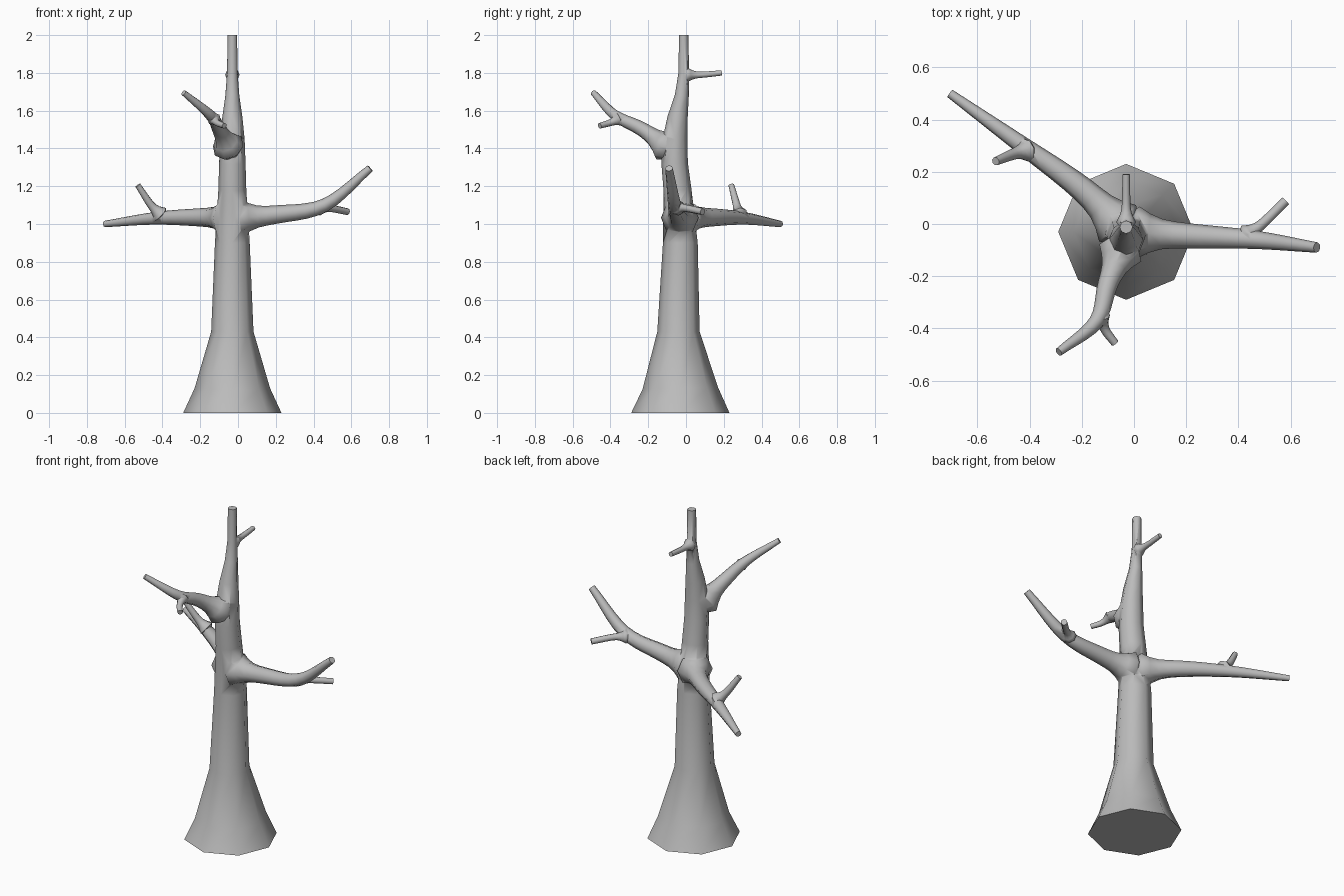
import bpy
import bmesh
import math
from mathutils import Vector

SIDES = 8
X_AXIS = Vector((1, 0, 0))
Z_AXIS = Vector((0, 0, 1))

cube = bpy.data.objects.get("Cube")
if cube:
    bpy.data.objects.remove(cube, do_unlink=True)

grey = (0.5, 0.5, 0.5, 1)
bark = bpy.data.materials.new("grey_bark")
bark.use_nodes = True
bark.diffuse_color = grey
bark.node_tree.nodes["Principled BSDF"].inputs["Base Color"].default_value = grey


def smooth_path(points, steps=5):
    """Catmull-Rom curve through the given points."""
    p = [Vector(q) for q in points]
    p = [2 * p[0] - p[1]] + p + [2 * p[-1] - p[-2]]
    curve = []
    for before, start, end, after in zip(p, p[1:], p[2:], p[3:]):
        leave, arrive = (end - before) / 2, (after - start) / 2
        for i in range(steps):
            t = i / steps
            ease = t * t * (3 - 2 * t)
            curve.append(start.lerp(end, ease)
                         + leave * t * (1 - t) ** 2 - arrive * t * t * (1 - t))
    return curve + [p[-2]]


def tube(name, centres, radii, reference):
    """Capped tube with one ring of vertices around each centre."""
    bm = bmesh.new()
    rings = []
    for i, (centre, radius) in enumerate(zip(centres, radii)):
        tangent = centres[min(i + 1, len(centres) - 1)] - centres[max(i - 1, 0)]
        tangent.normalize()
        u = (reference - tangent * reference.dot(tangent)).normalized()
        v = tangent.cross(u)
        angles = [math.tau * k / SIDES for k in range(SIDES)]
        rings.append([bm.verts.new(centre + radius * (u * math.cos(a) + v * math.sin(a)))
                      for a in angles])
    for lower, upper in zip(rings, rings[1:]):
        for k in range(SIDES):
            n = (k + 1) % SIDES
            bm.faces.new((lower[k], lower[n], upper[n], upper[k]))
    bm.faces.new(rings[0])
    bm.faces.new(rings[-1])
    bmesh.ops.recalc_face_normals(bm, faces=bm.faces)
    mesh = bpy.data.meshes.new(name)
    bm.to_mesh(mesh)
    bm.free()
    mesh.materials.append(bark)
    obj = bpy.data.objects.new(name, mesh)
    bpy.context.collection.objects.link(obj)
    return obj


def branch(name, points, thick, thin, flare):
    """Tapering limb that swells where it leaves its parent."""
    centres = smooth_path(points)
    lengths = [0]
    for a, b in zip(centres, centres[1:]):
        lengths.append(lengths[-1] + (b - a).length)
    radii = [thick + (thin - thick) * d / lengths[-1]
             + flare * math.exp(-(d / (1.6 * flare)) ** 2) for d in lengths]
    radii[0] *= 0.6  # keeps the root cap hidden inside the parent
    return tube(name, centres, radii, Z_AXIS)


# Trunk with flared octagonal foot: height, sideways drift in y, radius
trunk_rings = [
    (0, -.03, .26), (.13, -.03, .2), (.43, -.04, .112), (.9, -.03, .092),
    (1.18, -.045, .074), (1.32, -.06, .07), (1.45, -.058, .065), (1.56, -.045, .054),
    (1.68, -.022, .037), (1.8, -.012, .028), (2, -.012, .025),
]
trunk = tube("trunk", [Vector((-.03, y, z)) for z, y, r in trunk_rings],
             [r for z, y, r in trunk_rings], X_AXIS)

# Three large boughs
left_bough = branch("left_bough", [
    (-.03, -.03, 1.03), (.2, -.045, 1.05), (.46, -.06, 1.1), (.7, -.09, 1.295)],
    thick=.06, thin=.02, flare=.055)
right_bough = branch("right_bough", [
    (-.03, -.03, 1.03), (-.2, .135, 1.035), (-.44, .31, 1.03), (-.705, .5, 1)],
    thick=.06, thin=.017, flare=.055)
front_bough = branch("front_bough", [
    (-.04, -.08, 1.39), (-.1, -.23, 1.5), (-.145, -.375, 1.575), (-.288, -.49, 1.695)],
    thick=.05, thin=.016, flare=.05)

# Twigs forking from the boughs and the trunk top
left_twig = branch("left_twig", [
    (.42, -.05, 1.085), (.49, .0, 1.083), (.58, .088, 1.065)],
    thick=.02, thin=.018, flare=.025)
right_twig = branch("right_twig", [
    (-.4, .285, 1.04), (-.46, .268, 1.1), (-.53, .24, 1.205)],
    thick=.025, thin=.016, flare=.025)
front_twig = branch("front_twig", [
    (-.13, -.345, 1.56), (-.11, -.405, 1.535), (-.072, -.457, 1.52)],
    thick=.02, thin=.015, flare=.02)
top_twig = branch("top_twig", [
    (-.03, -.01, 1.79), (-.03, .08, 1.79), (-.03, .19, 1.8)],
    thick=.018, thin=.014, flare=.025)

# Fuse everything into one skin
limbs = [left_bough, right_bough, front_bough, left_twig, right_twig, front_twig, top_twig]
for limb in limbs:
    union = trunk.modifiers.new(limb.name, "BOOLEAN")
    union.operation = "UNION"
    union.solver = "EXACT"
    union.object = limb
depsgraph = bpy.context.evaluated_depsgraph_get()
fused = bpy.data.meshes.new_from_object(trunk.evaluated_get(depsgraph))
trunk.modifiers.clear()
trunk.data = fused
trunk.name = "bare_tree"
for limb in limbs:
    bpy.data.objects.remove(limb, do_unlink=True)

bpy.ops.object.select_all(action="DESELECT")
trunk.select_set(True)
bpy.context.view_layer.objects.active = trunk
bpy.ops.object.shade_smooth_by_angle(angle=math.radians(65))
